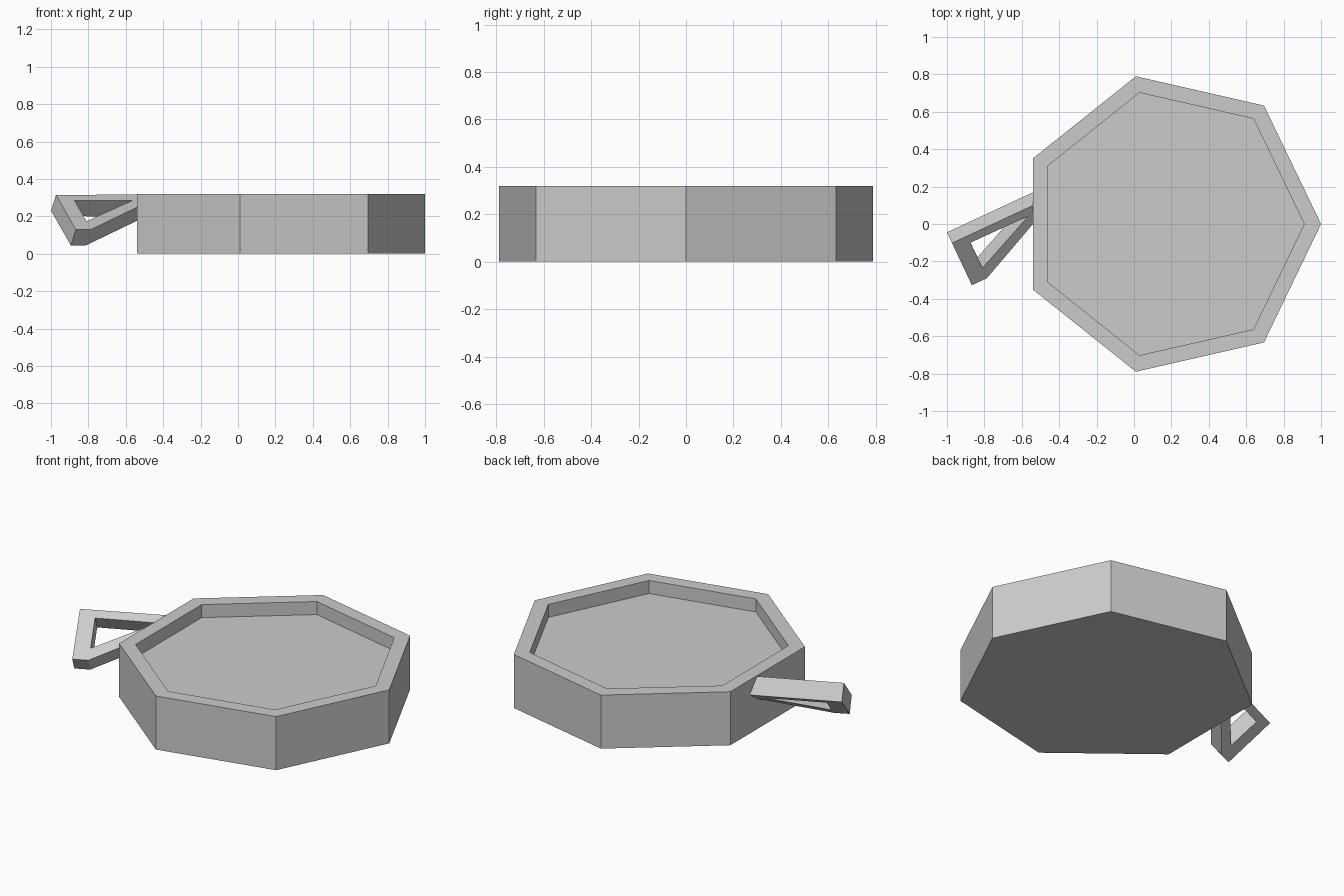
import bpy, bmesh, math
from mathutils import Vector

if "Cube" in bpy.data.objects:
    bpy.data.objects.remove(bpy.data.objects["Cube"])


def finish(bm, name):
    bmesh.ops.recalc_face_normals(bm, faces=bm.faces[:])
    mesh = bpy.data.meshes.new(name)
    bm.to_mesh(mesh)
    bm.free()
    obj = bpy.data.objects.new(name, mesh)
    bpy.context.collection.objects.link(obj)
    return obj


# Seven-sided dish: outer wall, flat rim, shallow recess
SIDES, CENTRE_X = 7, 0.19
bm = bmesh.new()
rings = []
for radius, z in [(0.81, 0), (0.81, 0.32), (0.72, 0.32), (0.72, 0.242)]:
    angles = [i * math.tau / SIDES for i in range(SIDES)]
    rings.append([bm.verts.new((CENTRE_X + radius * math.cos(a), radius * math.sin(a), z))
                  for a in angles])
for low, high in zip(rings, rings[1:]):
    for i in range(SIDES):
        j = (i + 1) % SIDES
        bm.faces.new((low[i], low[j], high[j], high[i]))
bm.faces.new(rings[0])
bm.faces.new(rings[-1])
finish(bm, "dish")

# Tilted triangular loop handle: plan outlines laid on a sloping plane, then thickened
normal = Vector((0.037, -0.08, 0.118)).normalized()
corner = Vector((-0.973, -0.102, 0.315))


def on_plane(x, y):
    dx, dy = x - corner.x, y - corner.y
    return (x, y, corner.z - (normal.x * dx + normal.y * dy) / normal.z)


outer = [(-0.973, -0.102), (-0.867, -0.327), (-0.787, -0.29), (-0.50, 0.047), (-0.50, 0.118)]
hole = [(-0.875, -0.10), (-0.81, -0.235), (-0.565, 0.042)]
bm = bmesh.new()
edges = []
for loop in (outer, hole):
    verts = [bm.verts.new(on_plane(*p)) for p in loop]
    edges += [bm.edges.new((verts[i - 1], verts[i])) for i in range(len(verts))]
bmesh.ops.triangle_fill(bm, edges=edges, use_beauty=True, normal=normal)
ext = bmesh.ops.extrude_face_region(bm, geom=bm.faces[:], use_keep_orig=True)
moved = [g for g in ext["geom"] if isinstance(g, bmesh.types.BMVert)]
bmesh.ops.translate(bm, verts=moved, vec=normal * -0.106)
finish(bm, "handle")
